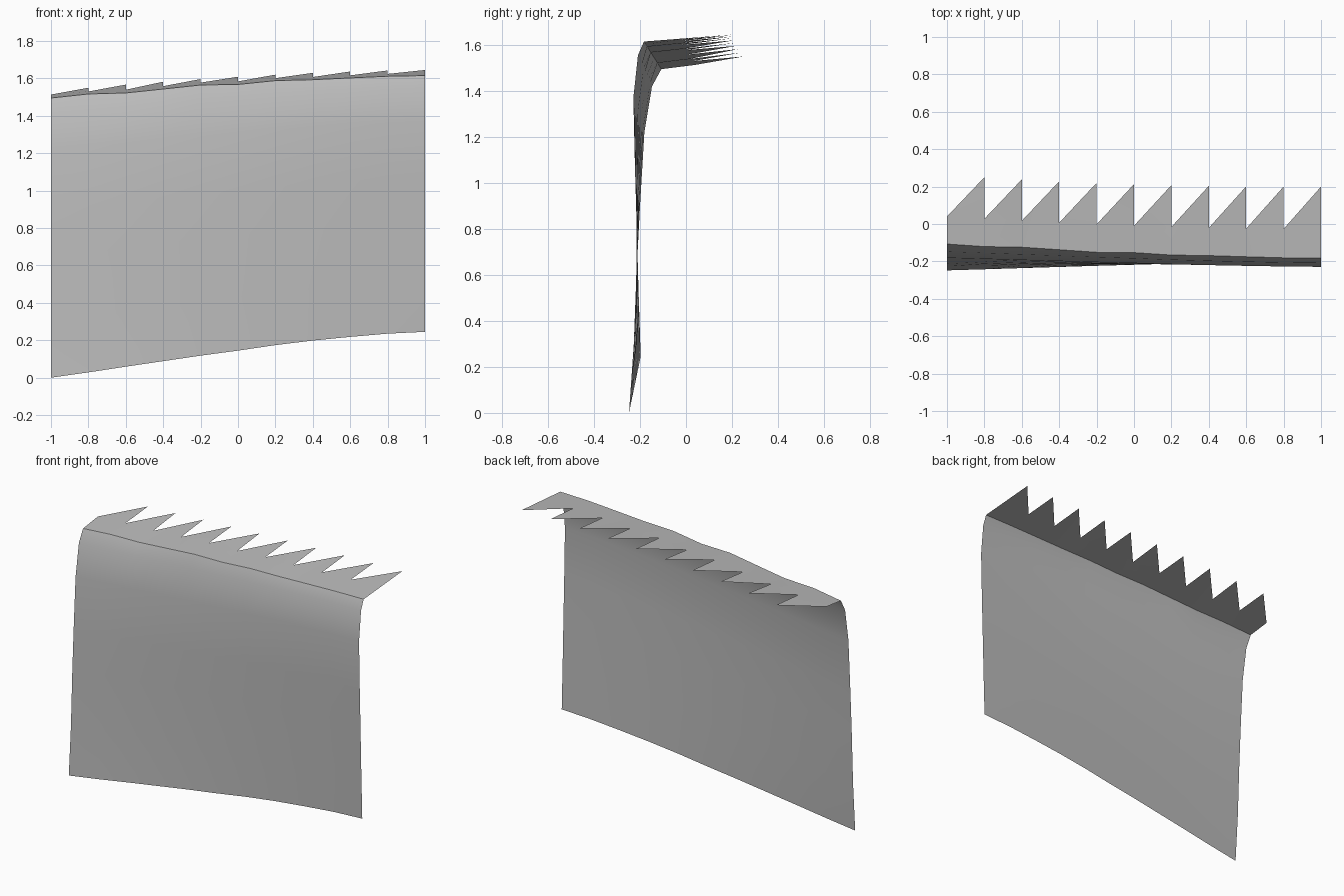
import bpy

cube = bpy.data.objects.get("Cube")
if cube:
    bpy.data.objects.remove(cube, do_unlink=True)

# Plain grey sheet colour
GREY = (0.5, 0.5, 0.5, 1.0)
grey = bpy.data.materials.new("plain_grey")
grey.use_nodes = True
grey.diffuse_color = GREY
grey.node_tree.nodes["Principled BSDF"].inputs["Base Color"].default_value = GREY

TEETH = 10
COLUMNS = [-1 + 2 * i / TEETH for i in range(TEETH + 1)]

# Edge profiles of the wall (y, z), from bottom to bend
RIGHT_EDGE = [(-.248, 0), (-.227, .3), (-.213, .65), (-.2, .9),
              (-.181, 1.22), (-.148, 1.42), (-.107, 1.495)]
LEFT_EDGE = [(-.197, .245), (-.206, .52), (-.215, .835), (-.222, 1.07),
             (-.229, 1.37), (-.209, 1.555), (-.183, 1.615)]

# Blend from one edge to the other along the wall, and along its wavy top
WALL_BLEND = [0, .115, .24, .36, .48, .59, .71, .81, .89, .96, 1]
TOP_BLEND = [0, .18, .225, .4, .58, .605, .775, .815, .895, .97, 1]


def mix(a, b, t):
    return a + (b - a) * t


def add_sheet(name, verts, faces):
    mesh = bpy.data.meshes.new(name)
    mesh.from_pydata(verts, [], faces)
    mesh.update()
    mesh.materials.append(grey)
    obj = bpy.data.objects.new(name, mesh)
    bpy.context.collection.objects.link(obj)
    for polygon in mesh.polygons:
        polygon.use_smooth = True
    return obj


# Curved wall, one row of points per profile level
count = len(COLUMNS)
wall = []
for level, (start, end) in enumerate(zip(RIGHT_EDGE, LEFT_EDGE)):
    blend = TOP_BLEND if level == len(RIGHT_EDGE) - 1 else WALL_BLEND
    for x, t in zip(COLUMNS, blend):
        wall.append((x, mix(start[0], end[0], t), mix(start[1], end[1], t)))
wall_faces = []
for level in range(len(RIGHT_EDGE) - 1):
    for i in range(TEETH):
        a = level * count + i
        wall_faces.append((a, a + 1, a + count + 1, a + count))
add_sheet("wall_panel", wall, wall_faces)

# Ledge strip behind the bend, with one saw tooth per column
bend = wall[-count:]
valleys, tips = [], []
for i, (x, y, z) in enumerate(bend):
    tip_fade = max(0, 1 - (i - 1) / (TEETH - 1)) if i else 1
    valley_fade = max(0, 1 - i / (TEETH - 1))
    tip_y = .2 + .05 * tip_fade ** 2.3
    tip_z = 1.645 - .095 * tip_fade ** 1.65 - (.01 if i == 0 else 0)
    valley_y = -.026 + .066 * valley_fade ** 1.7
    t = (valley_y - y) / (tip_y - y)
    tips.append((x, tip_y, tip_z))
    valleys.append((x, valley_y, mix(z, tip_z, t)))

ledge = bend + valleys + tips[1:]
ledge_faces = []
for i in range(TEETH):
    valley = count + i
    ledge_faces.append((i, i + 1, valley + 1, valley))
    ledge_faces.append((valley, valley + 1, 2 * count + i))
add_sheet("saw_tooth_ledge", ledge, ledge_faces)
